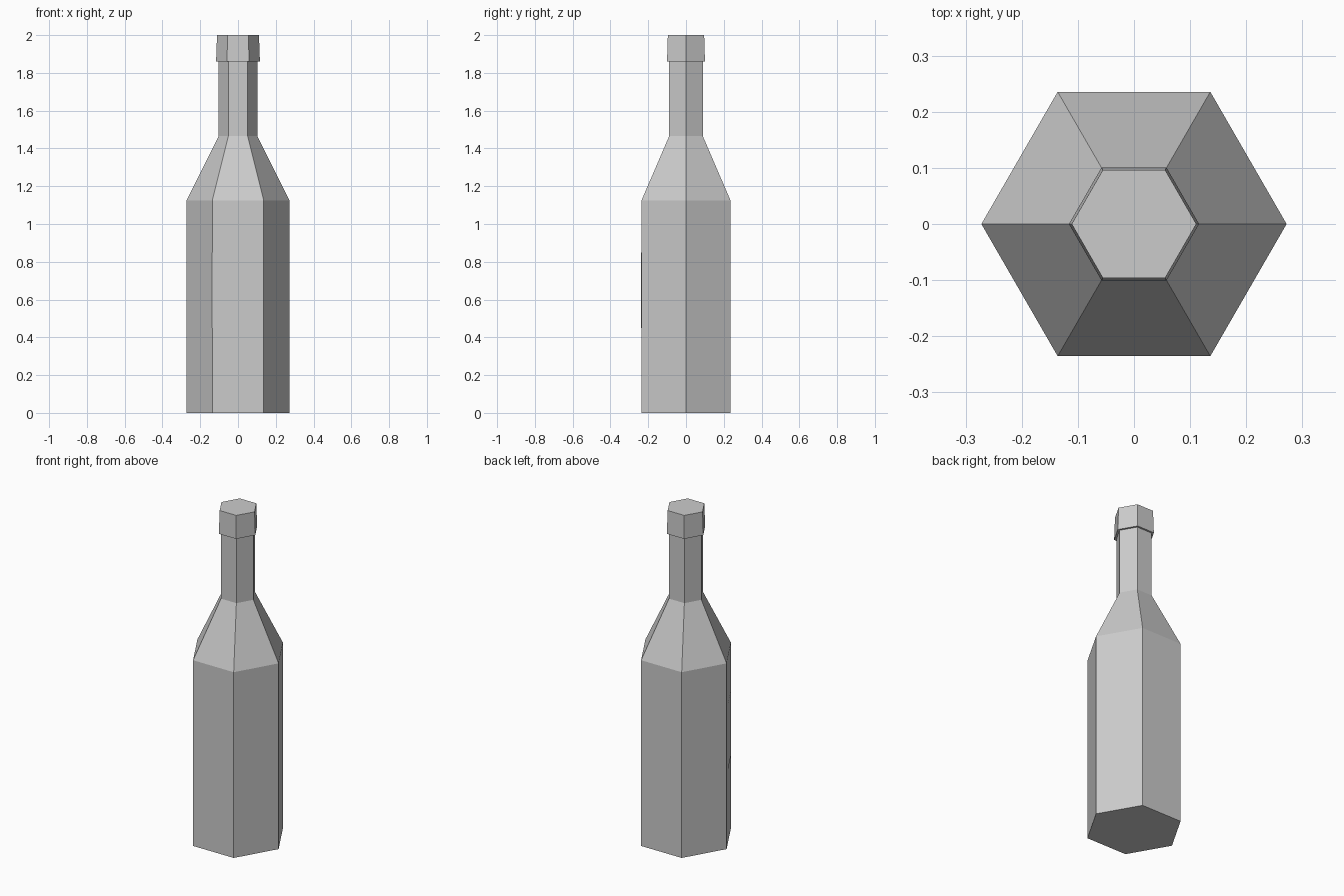
import bpy, bmesh
from math import cos, sin, pi
from mathutils import Vector

if "Cube" in bpy.data.objects:
    bpy.data.objects.remove(bpy.data.objects["Cube"])

SIDES = 6


def finish(name, bm):
    bmesh.ops.recalc_face_normals(bm, faces=bm.faces)
    mesh = bpy.data.meshes.new(name)
    bm.to_mesh(mesh)
    bm.free()
    obj = bpy.data.objects.new(name, mesh)
    bpy.context.collection.objects.link(obj)
    return obj


def corner(r, i, z=0.0):
    a = 2 * pi * i / SIDES
    return Vector((r * cos(a), r * sin(a), z))


def turned(name, profile):
    """Closed hexagonal solid through (radius, height) points."""
    bm = bmesh.new()
    rings = [[bm.verts.new(corner(r, i, z)) for i in range(SIDES)] for r, z in profile]
    for lo, hi in zip(rings, rings[1:]):
        for i in range(SIDES):
            j = (i + 1) % SIDES
            bm.faces.new((lo[i], lo[j], hi[j], hi[i]))
    bm.faces.new(rings[0][::-1])
    bm.faces.new(rings[-1])
    return finish(name, bm)


# Glass body, shoulder and neck
turned("bottle", [(0.272, 0), (0.272, 1.125), (0.103, 1.465), (0.103, 1.87)])

# Slightly tapered cap
turned("cap", [(0.116, 1.86), (0.111, 2.0)])

# Paper label wrapped round the front-left corner, just proud of the glass
R = 0.274
left, mid, right = corner(R, 3), corner(R, 4), corner(R, 5)
path = [mid.lerp(left, 0.8), mid, mid.lerp(right, 0.8)]
bm = bmesh.new()
low, high = [[bm.verts.new((p.x, p.y, z)) for p in path] for z in (0.45, 0.85)]
for i in range(2):
    bm.faces.new((low[i], low[i + 1], high[i + 1], high[i]))
label = finish("label", bm)
